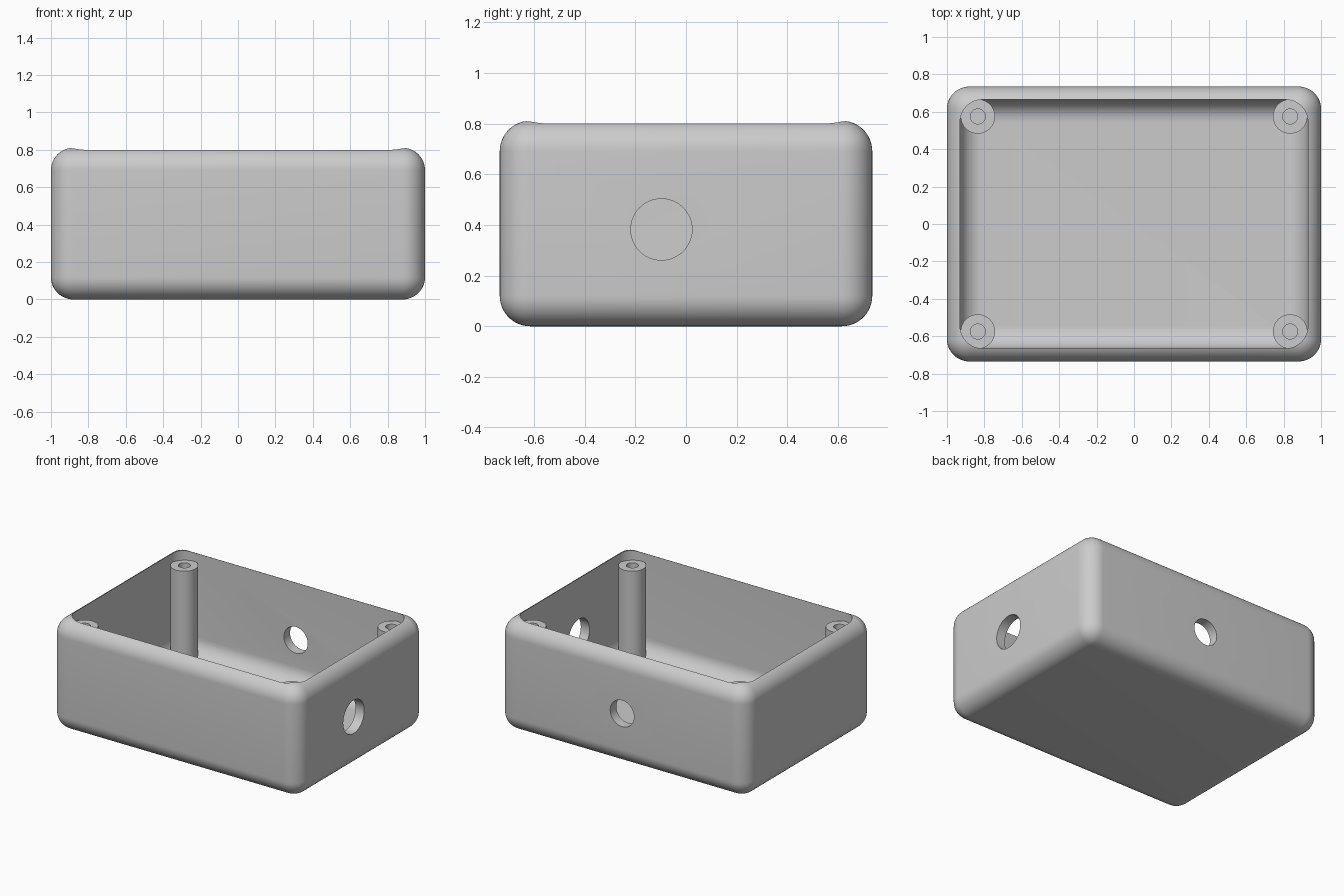
import bpy
import bmesh
import math
from mathutils import Matrix, Vector

default = bpy.data.objects.get("Cube")
if default:
    bpy.data.objects.remove(default)

HALF_X, HALF_Y, HEIGHT = 1.0, 0.735, 0.811
WALL, RADIUS = 0.07, 0.12
POST_X, POST_Y, POST_TOP = 0.835, 0.575, 0.737

grey = bpy.data.materials.new("plain grey")
grey.use_nodes = True
colour = (0.6, 0.6, 0.6, 1)
grey.diffuse_color = colour
grey.node_tree.nodes["Principled BSDF"].inputs["Base Color"].default_value = colour


def make_object(name, bm):
    mesh = bpy.data.meshes.new(name)
    bm.to_mesh(mesh)
    bm.free()
    mesh.materials.append(grey)
    obj = bpy.data.objects.new(name, mesh)
    bpy.context.collection.objects.link(obj)
    return obj


def rounded_box(name, half_x, half_y, bottom, top):
    bm = bmesh.new()
    size = Matrix.Diagonal((2 * half_x, 2 * half_y, top - bottom, 1))
    move = Matrix.Translation((0, 0, (top + bottom) / 2))
    bmesh.ops.create_cube(bm, size=1, matrix=move @ size)
    bmesh.ops.bevel(bm, geom=bm.edges[:], offset=RADIUS, segments=12,
                    profile=0.5, affect='EDGES')
    return make_object(name, bm)


def cylinder(name, radius, start, end):
    start, end = Vector(start), Vector(end)
    axis = end - start
    turn = axis.to_track_quat('Z', 'Y').to_matrix().to_4x4()
    bm = bmesh.new()
    bmesh.ops.create_cone(bm, cap_ends=True, segments=48, radius1=radius,
                          radius2=radius, depth=axis.length,
                          matrix=Matrix.Translation((start + end) / 2) @ turn)
    return make_object(name, bm)


def combine(target, tool, operation):
    mod = target.modifiers.new(tool.name, 'BOOLEAN')
    mod.operation = operation
    mod.solver = 'EXACT'
    mod.object = tool
    bpy.context.view_layer.objects.active = target
    bpy.ops.object.modifier_apply(modifier=mod.name)
    bpy.data.objects.remove(tool)


# Rounded shell, opened upward by a rounded cavity
case = rounded_box("enclosure_case", HALF_X, HALF_Y, 0, HEIGHT)
cavity = rounded_box("cavity", HALF_X - WALL, HALF_Y - WALL, WALL, HEIGHT + 0.5)
combine(case, cavity, 'DIFFERENCE')

# Screw posts with bores in the four corners
for sx in (-1, 1):
    for sy in (-1, 1):
        x, y = sx * POST_X, sy * POST_Y
        combine(case, cylinder("screw_post", 0.092, (x, y, WALL / 2),
                               (x, y, POST_TOP)), 'UNION')
        combine(case, cylinder("screw_bore", 0.04, (x, y, WALL),
                               (x, y, HEIGHT + 0.1)), 'DIFFERENCE')

# Cable openings in the side and back walls
combine(case, cylinder("side_opening", 0.121, (0.8, -0.097, 0.382),
                       (1.1, -0.097, 0.382)), 'DIFFERENCE')
combine(case, cylinder("back_opening", 0.096, (0, 0.55, 0.382),
                       (0, 0.85, 0.382)), 'DIFFERENCE')

# Smooth rounded surfaces with crisp rims
bpy.ops.object.select_all(action='DESELECT')
case.select_set(True)
bpy.context.view_layer.objects.active = case
bpy.ops.object.shade_smooth_by_angle(angle=math.radians(30))
